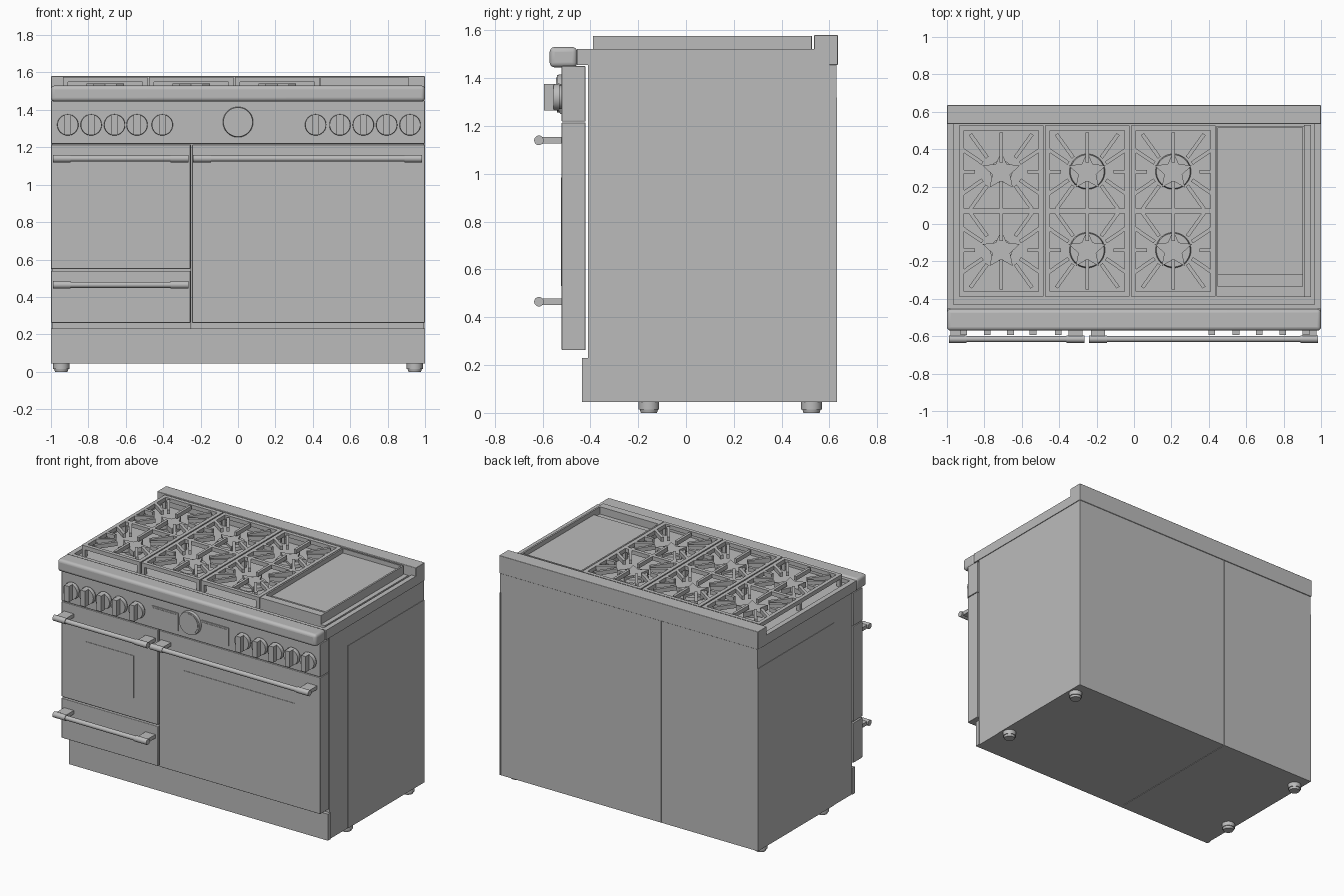
import bpy, bmesh, math
from mathutils import Vector

cube = bpy.data.objects.get("Cube")
if cube:
    bpy.data.objects.remove(cube, do_unlink=True)

steel = bpy.data.materials.new("grey_steel")
steel.use_nodes = True
GREY = (0.5, 0.5, 0.5, 1)
steel.diffuse_color = GREY
steel.node_tree.nodes["Principled BSDF"].inputs["Base Color"].default_value = GREY


def finish(name, bm, bevel=0, segments=3):
    bmesh.ops.recalc_face_normals(bm, faces=bm.faces)
    mesh = bpy.data.meshes.new(name)
    bm.to_mesh(mesh)
    bm.free()
    mesh.materials.append(steel)
    obj = bpy.data.objects.new(name, mesh)
    bpy.context.collection.objects.link(obj)
    if bevel:
        mod = obj.modifiers.new("Bevel", "BEVEL")
        mod.width, mod.segments = bevel, segments
    bpy.ops.object.select_all(action="DESELECT")
    obj.select_set(True)
    bpy.context.view_layer.objects.active = obj
    bpy.ops.object.shade_smooth_by_angle(angle=math.radians(35))
    return obj


def add_box(bm, x, y, z):
    verts = bmesh.ops.create_cube(bm, size=1)["verts"]
    for v in verts:
        v.co = Vector([(a + b) / 2 + c * (b - a) for c, (a, b) in zip(v.co, (x, y, z))])
    return verts


def box(name, x, y, z, bevel=0, segments=3):
    bm = bmesh.new()
    add_box(bm, x, y, z)
    return finish(name, bm, bevel, segments)


def add_rod(bm, start, end, r1, r2=None, sides=32):
    start, end = Vector(start), Vector(end)
    axis = end - start
    verts = bmesh.ops.create_cone(bm, cap_ends=True, segments=sides, radius1=r1,
                                  radius2=r1 if r2 is None else r2, depth=axis.length)["verts"]
    turn = Vector((0, 0, 1)).rotation_difference(axis)
    for v in verts:
        v.co = turn @ v.co + (start + end) / 2


def add_bar(bm, start, end, width, z):
    """Flat bar between two plan points."""
    a, b = Vector(start), Vector(end)
    d = (b - a).normalized()
    side = Vector((-d.y, d.x)) * width / 2
    plan = (a + side, a - side, b - side, b + side)
    add_prism(bm, plan, z)


def add_prism(bm, plan, z):
    low, high = ([bm.verts.new((p[0], p[1], h)) for p in plan] for h in z)
    bm.faces.new(low)
    bm.faces.new(high)
    for i in range(len(low)):
        j = (i + 1) % len(low)
        bm.faces.new((low[i], low[j], high[j], high[i]))


# Two joined cabinets, kick plate and side panels
SEAM = -0.25
for name, x in (("narrow_cabinet", (-0.995, SEAM - 0.002)), ("wide_cabinet", (SEAM + 0.002, 0.995))):
    box(name, x, (-0.41, 0.63), (0.045, 1.455))
box("kick_plate", (-1, 1), (-0.435, -0.405), (0.045, 0.23))
for s, name in ((-1, "right_side_panel"), (1, "left_side_panel")):
    box(name, sorted((s * 0.99, s * 0.998)), (-0.21, 0.632), (0.045, 1.32))

# Feet
for x in (-0.945, 0.945):
    for y in (-0.155, 0.525):
        bm = bmesh.new()
        add_rod(bm, (x, y, 0.015), (x, y, 0.05), 0.043)
        add_rod(bm, (x, y, 0), (x, y, 0.015), 0.034, 0.038)
        finish("foot", bm)

# Doors, drawer and their windows
FRONT = (-0.52, -0.42)
box("small_oven_door", (-1, -0.255), FRONT, (0.55, 1.215), 0.003, 2)
box("drawer_front", (-1, -0.255), FRONT, (0.262, 0.54), 0.003, 2)
box("large_oven_door", (-0.245, 1), FRONT, (0.262, 1.215), 0.003, 2)
box("small_window", (-0.81, -0.44), (-0.523, -0.515), (0.69, 0.985))
box("large_window", (-0.05, 0.81), (-0.523, -0.515), (0.53, 0.985))

# Handles with rounded end sleeves and mounting arms
for name, x0, x1, z in (("small_door_handle", -0.99, -0.265, 1.14),
                        ("drawer_handle", -0.99, -0.265, 0.465),
                        ("large_door_handle", -0.24, 0.985, 1.14)):
    bm = bmesh.new()
    add_rod(bm, (x0, -0.615, z), (x1, -0.615, z), 0.016)
    for a, b in ((x0, x0 + 0.095), (x1 - 0.095, x1)):
        add_rod(bm, (a, -0.615, z), (b, -0.615, z), 0.02)
        add_box(bm, (a + 0.01, b - 0.01), (-0.61, -0.515), (z - 0.013, z + 0.013))
    finish(name, bm)

# Control panel, displays and clock
box("control_panel", (-1, 1), FRONT, (1.219, 1.45), 0.003, 2)
for x in ((-0.3, -0.095), (0.085, 0.295)):
    box("display_bezel", x, (-0.527, -0.515), (1.25, 1.375))
    box("display", (x[0] + 0.01, x[1] - 0.01), (-0.53, -0.52), (1.26, 1.365))
bm = bmesh.new()
add_rod(bm, (0, -0.515, 1.335), (0, -0.54, 1.335), 0.082, 0.078, 48)
add_rod(bm, (0, -0.53, 1.335), (0, -0.543, 1.335), 0.068, sides=48)
finish("clock_dial", bm)

# Knobs with a vertical grip
for x in (-0.91, -0.785, -0.66, -0.54, -0.405, 0.415, 0.545, 0.67, 0.795, 0.92):
    bm = bmesh.new()
    add_rod(bm, (x, -0.515, 1.32), (x, -0.53, 1.32), 0.05)
    add_rod(bm, (x, -0.53, 1.32), (x, -0.555, 1.32), 0.057, 0.055)
    add_box(bm, (x - 0.018, x + 0.018), (-0.593, -0.55), (1.265, 1.375))
    finish("knob", bm)

# Cooktop tray, rim, front bullnose and rear guard
box("bullnose", (-1, 1), (-0.57, -0.455), (1.445, 1.53), 0.02, 4)
box("cooktop_tray", (-1, 1), (-0.455, 0.6), (1.455, 1.495))
box("front_rim", (-1, 1), (-0.455, -0.43), (1.49, 1.522))
for x in ((-1, -0.965), (0.965, 1)):
    box("side_rim", x, (-0.43, 0.54), (1.49, 1.522))
box("rear_guard", (-1, 1), (0.535, 0.635), (1.455, 1.58), 0.003, 2)
box("left_spill_strip", (0.91, 0.945), (-0.39, 0.53), (1.49, 1.515))

# Burners: stars on the first column, round ones elsewhere
COLUMNS, ROWS = (-0.71, -0.25, 0.21), (0.28, -0.14)
for cx in COLUMNS:
    for cy in ROWS:
        bm = bmesh.new()
        add_rod(bm, (cx, cy, 1.49), (cx, cy, 1.51), 0.06)
        if cx != COLUMNS[0]:
            add_rod(bm, (cx, cy, 1.505), (cx, cy, 1.525), 0.095, 0.09, 40)
        star = []
        for i in range(10):
            r, a = (0.05, 0.105)[i % 2 == 0], math.pi * (i / 5 + 0.5)
            star.append((cx + r * math.cos(a), cy + r * math.sin(a)))
        add_prism(bm, star, (1.505, 1.54))
        finish("burner", bm)

# Cast grates: frame, cross bar and fingers for two cells each
TOP = (1.548, 1.576)
for cx in COLUMNS:
    bm = bmesh.new()
    x0, x1, y0, y1, w = cx - 0.226, cx + 0.226, -0.388, 0.527, 0.026
    for x in (x0, x1 - w):
        add_box(bm, (x, x + w), (y0, y1), TOP)
        for y in (y0, 0.055, y1 - w):
            add_box(bm, (x, x + w), (y, y + w), (1.49, 1.55))
    for y in (y0, 0.07 - w / 2, y1 - w):
        add_box(bm, (x0, x1), (y, y + w), TOP)
    for cy in ROWS:
        for sx in (-1, 1):
            add_bar(bm, (cx + sx * 0.21, cy), (cx + sx * 0.14, cy), 0.02, TOP)
            for sy in (-1, 1):
                add_bar(bm, (cx + sx * 0.165, cy + sy * 0.2), (cx + sx * 0.075, cy + sy * 0.075), 0.02, TOP)
                add_bar(bm, (cx + sx * 0.21, cy + sy * 0.12), (cx + sx * 0.1, cy + sy * 0.045), 0.02, TOP)
        for sy in (-1, 1):
            add_bar(bm, (cx, cy + sy * 0.21), (cx, cy + sy * 0.05), 0.018, TOP)
    finish("grate", bm)

# Griddle: walled pan with a plate and a front grease trough
bm = bmesh.new()
add_box(bm, (0.44, 0.45), (-0.388, 0.525), (1.49, 1.576))
add_box(bm, (0.9, 0.912), (-0.388, 0.525), (1.49, 1.576))
add_box(bm, (0.45, 0.9), (0.515, 0.525), (1.49, 1.576))
add_box(bm, (0.45, 0.9), (-0.388, -0.335), (1.49, 1.576))
add_box(bm, (0.45, 0.9), (-0.27, 0.515), (1.49, 1.545))
add_box(bm, (0.45, 0.9), (-0.335, -0.27), (1.49, 1.525))
finish("griddle", bm)
